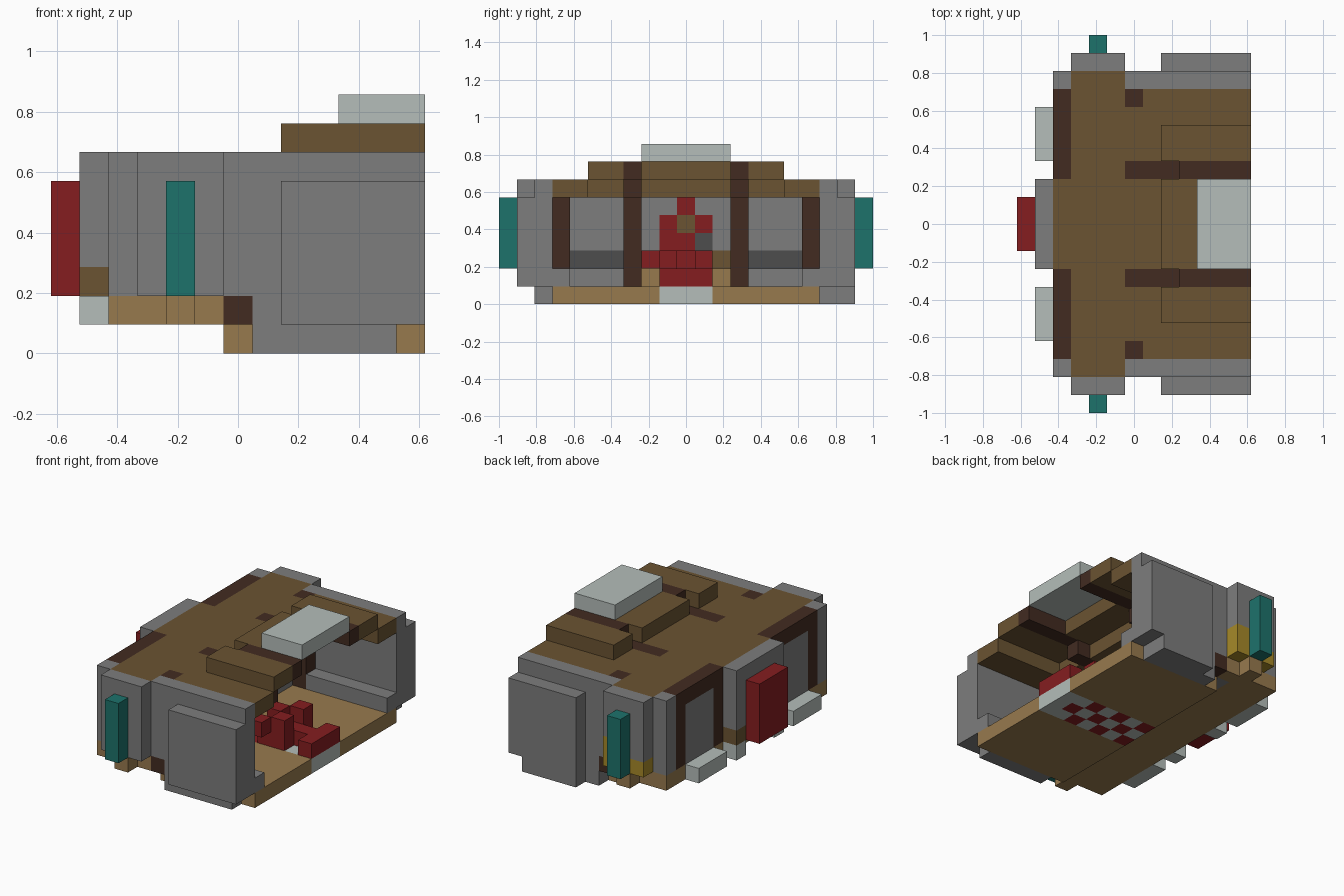
import bpy, bmesh
from mathutils import Matrix, Vector

if "Cube" in bpy.data.objects:
    bpy.data.objects.remove(bpy.data.objects["Cube"], do_unlink=True)

# Everything sits on a grid of cubes: 13 deep, 21 wide, 9 high
WIDE = 21
UNIT = 2 / WIDE
ORIGIN = Vector((-6.5, -10.5, 0))


def material(name, rgb):
    linear = [(c / 255) ** 2.2 for c in rgb] + [1]
    mat = bpy.data.materials.new(name)
    mat.use_nodes = True
    mat.diffuse_color = linear
    mat.node_tree.nodes["Principled BSDF"].inputs["Base Color"].default_value = linear
    return mat


stone = material("stone grey", (124, 124, 124))
shadow_stone = material("dark grey", (78, 78, 78))
brown = material("roof brown", (106, 84, 53))
tan = material("floor tan", (150, 121, 79))
timber = material("timber dark brown", (68, 47, 38))
red = material("red", (132, 35, 37))
teal = material("teal", (35, 114, 107))
pale = material("pale grey", (179, 188, 184))
gold = material("gold", (165, 136, 45))


def add_block(bm, xs, ys, zs):
    spans = (xs, ys, zs)
    centre = Vector([(a + b) / 2 for a, b in spans])
    size = Vector([b - a for a, b in spans]) * UNIT
    place = Matrix.Translation((centre + ORIGIN) * UNIT)
    bmesh.ops.create_cube(bm, size=1, matrix=place @ Matrix.Diagonal(size.to_4d()))


def blocks(name, mat, *spans, both=False):
    """Blocks from grid spans; both=True repeats them on the other side."""
    bm = bmesh.new()
    for xs, ys, zs in spans:
        add_block(bm, xs, ys, zs)
        if both:
            add_block(bm, xs, (WIDE - ys[1], WIDE - ys[0]), zs)
    mesh = bpy.data.meshes.new(name)
    bm.to_mesh(mesh)
    bm.free()
    mesh.materials.append(mat)
    obj = bpy.data.objects.new(name, mesh)
    bpy.context.collection.objects.link(obj)


def cell(x, y, z):
    return (x, x + 1), (y, y + 1), (z, z + 1)


# Floor and base
blocks("hall_floor", tan, ((6, 13), (3, 9), (0, 1)), both=True)
blocks("raised_floor", tan, ((2, 6), (8, 13), (1, 2)), ((2, 5), (7, 8), (1, 2)),
       ((2, 5), (13, 14), (1, 2)))
blocks("raised_floor_side", tan, ((2, 5), (3, 7), (1, 2)), ((2, 6), (2, 3), (1, 2)),
       ((4, 5), (1, 2), (1, 2)), both=True)
blocks("floor_riser", stone, ((5, 6), (3, 8), (1, 2)), both=True)
blocks("wall_base", stone, ((7, 12), (2, 3), (0, 1)), both=True)
blocks("panel_foot", stone, ((8, 12), (19, 20), (0, 1)))

# Patterned carpet set into the floor
carpet = [(x, y) for x in range(6, 12) for y in range(9, 12)]
blocks("carpet_red", red, *[cell(x, y, 0) for x, y in carpet if (x + y) % 2])
blocks("carpet_pale", pale, *[cell(x, y, 0) for x, y in carpet if not (x + y) % 2])
blocks("front_step", pale, ((12, 13), (9, 12), (0, 1)))

# Side walls, outer panels and benches
blocks("side_wall", stone, ((7, 13), (2, 3), (1, 7)), ((6, 7), (2, 3), (2, 7)),
       ((2, 3), (2, 3), (2, 7)), both=True)
blocks("wall_corner_foot", timber, cell(6, 2, 1), both=True)
blocks("outer_panel", stone, ((8, 13), (1, 2), (1, 6)), both=True)
blocks("bench", stone, ((7, 13), (3, 4), (1, 2)), both=True)

# Side bays with their banners
blocks("right_bay", stone, ((3, 6), (1, 2), (2, 7)))
blocks("left_bay", stone, ((3, 6), (19, 20), (4, 7)), ((4, 5), (19, 20), (2, 4)),
       cell(3, 19, 3))
blocks("left_bay_gold_trim", gold, ((5, 6), (19, 20), (2, 4)), cell(3, 19, 2))
blocks("banner", teal, ((4, 5), (0, 1), (2, 6)), both=True)

# Back wall with timber frame
blocks("back_frame", timber, ((2, 3), (3, 8), (6, 7)), ((2, 3), (3, 4), (2, 6)),
       ((2, 3), (7, 8), (2, 6)), both=True)
blocks("back_infill", stone, ((2, 3), (4, 7), (2, 6)), both=True)
blocks("infill_skirting", shadow_stone, ((3, 3.08), (4, 7), (2, 3)), both=True)
blocks("back_pad", pale, ((1, 2), (4, 7), (1, 2)), both=True)

# Rear porch and red door
blocks("porch", stone, ((1, 2), (8, 13), (3, 7)))
blocks("porch_foot", brown, cell(1, 8, 2), both=True)
blocks("porch_pad", pale, cell(1, 8, 1), both=True)
blocks("door", red, ((0, 1), (9, 12), (2, 6)))
blocks("door_inside", red, ((2, 2.08), (9, 11), (3, 4)), ((2, 2.08), (9, 10), (4, 5)),
       ((2, 2.08), (11, 12), (4, 5)), ((2, 2.08), (10, 11), (5, 6)))
blocks("door_handle", brown, ((2, 2.08), (10, 11), (4, 5)))
blocks("door_hinge", shadow_stone, ((2, 2.08), (11, 12), (3, 4)))

# Hall posts and the stepped beams
blocks("outer_post", timber, ((6, 7), (3, 4), (1, 7)), both=True)
blocks("inner_post", timber, ((6, 7), (7, 8), (1, 6)), both=True)
blocks("roof_beam", timber, ((6, 9), (7, 8), (6, 7)), ((9, 13), (7, 8), (7, 8)), both=True)

# Stepped roof shell, open underneath
blocks("rear_roof", brown, ((3, 6), (2, 19), (6, 7)), ((2, 3), (8, 13), (6, 7)))
blocks("roof_side", brown, ((7, 13), (3, 5), (6, 7)), ((6, 7), (4, 5), (6, 7)),
       ((6, 8), (5, 7), (6, 7)), ((8, 13), (5, 7), (7, 8)), both=True)
blocks("roof_middle", brown, ((6, 8), (8, 13), (6, 7)), ((8, 10), (8, 13), (7, 8)))
blocks("roof_cap", pale, ((10, 13), (8, 13), (8, 9)))

# Red seat heap on the floor
blocks("seat_base", red, ((12, 13), (9, 12), (1, 2)), ((11, 12), (10, 11), (1, 2)),
       ((9, 11), (9, 12), (1, 2)))
blocks("seat_lumps", red, cell(9, 8, 2), cell(10, 9, 2), cell(9, 10, 2), cell(10, 11, 2))
